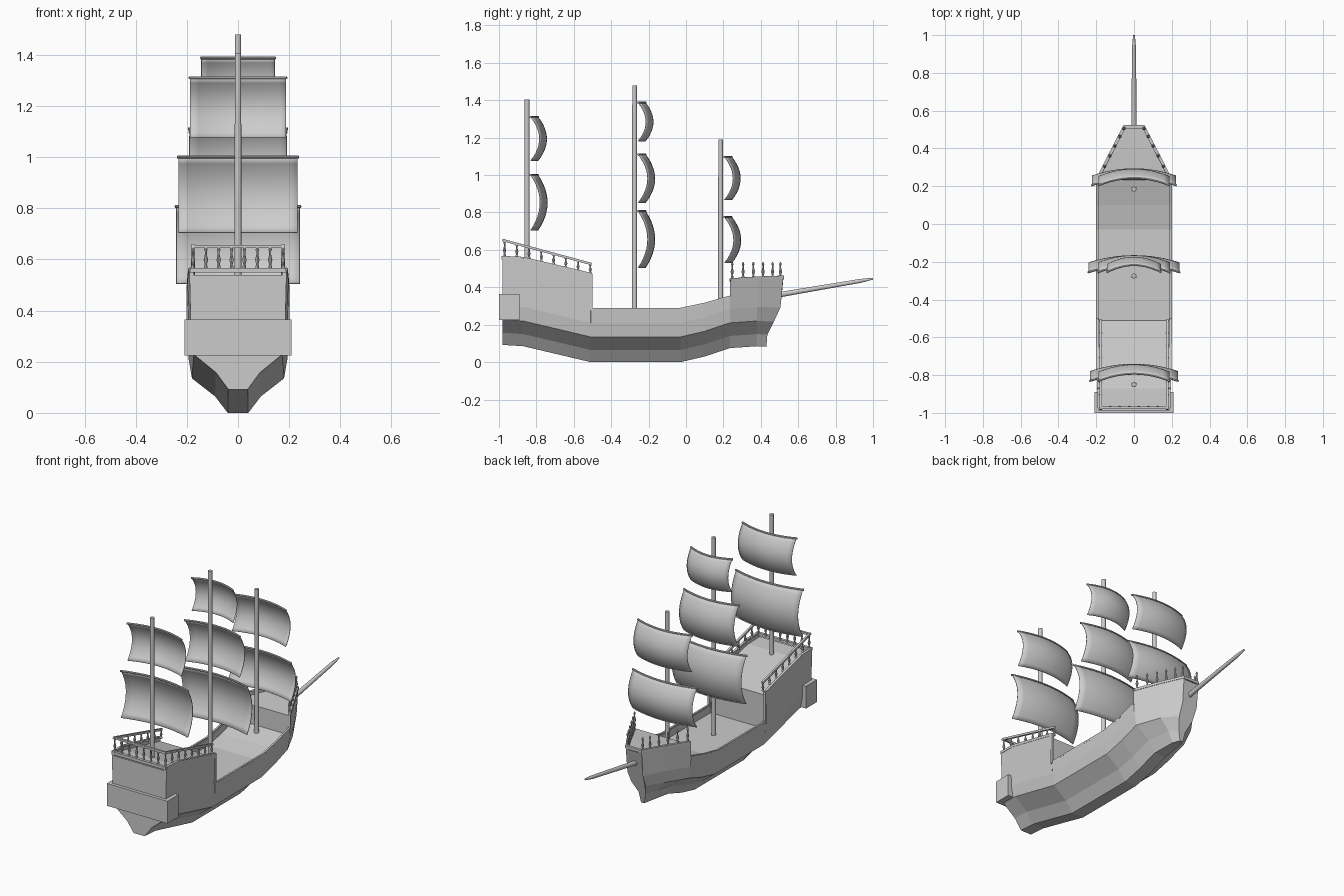
import bpy, bmesh, math
from mathutils import Vector

if "Cube" in bpy.data.objects:
    bpy.data.objects.remove(bpy.data.objects["Cube"])


def finish(name, bm, smooth=False):
    bmesh.ops.recalc_face_normals(bm, faces=bm.faces)
    me = bpy.data.meshes.new(name)
    bm.to_mesh(me)
    bm.free()
    ob = bpy.data.objects.new(name, me)
    bpy.context.collection.objects.link(ob)
    if smooth:
        bpy.ops.object.select_all(action='DESELECT')
        ob.select_set(True)
        bpy.context.view_layer.objects.active = ob
        bpy.ops.object.shade_smooth_by_angle(angle=math.radians(40))
    return ob


def loft(bm, rings, closed=True, caps=True):
    vs = [[bm.verts.new(p) for p in r] for r in rings]
    n = len(vs[0])
    for a, b in zip(vs, vs[1:]):
        for i in range(n if closed else n - 1):
            j = (i + 1) % n
            bm.faces.new((a[i], a[j], b[j], b[i]))
    if caps:
        bm.faces.new(vs[0])
        bm.faces.new(vs[-1])


def rod(bm, a, b, r1, r2=None, sides=12):
    a, b = Vector(a), Vector(b)
    q = (b - a).to_track_quat('Z', 'Y')
    ring = [Vector((math.cos(t), math.sin(t), 0)) for t in
            [2 * math.pi * (i + .5) / sides for i in range(sides)]]
    loft(bm, [[a + q @ (v * r1) for v in ring],
              [b + q @ (v * (r2 or r1)) for v in ring]])


def path(bm, pts, r, sides=4):
    for a, b in zip(pts, pts[1:]):
        rod(bm, a, b, r, sides=sides)


def baluster(bm, x, y, z, h):
    prof = [(.007, 0), (.007, .15), (.004, .22), (.0085, .42),
            (.004, .65), (.004, .8), (.007, .86), (.003, 1)]
    loft(bm, [[(x + r * math.cos(k * math.pi / 4), y + r * math.sin(k * math.pi / 4), z + t * h)
               for k in range(8)] for r, t in prof])


# Hull: stations are y, keel z, gunwale z, half width, deck drop
stations = [
    (-.98, .092, .56, .19, .02), (-.87, .085, .555, .193, .02), (-.70, .045, .515, .197, .02),
    (-.51, 0, .47, .2, .02), (-.508, 0, .285, .2, .045), (-.03, 0, .285, .2, .045),
    (.10, .03, .312, .2, .045), (.234, .075, .35, .2, .045), (.236, .075, .44, .2, .015),
    (.38, .085, .45, .127, .015), (.52, .082, .455, .055, .015)]
section = [(.2, 0), (.45, .065), (.9, .135), (.965, .21)]
rake = [-.09, -.085, -.05, -.015, 0, 0, 0]
rings = []
for k, (y, zb, zt, w, drop) in enumerate(stations):
    half = [(w * f, zb + dz) for f, dz in section]
    half += [(w, zt), (w - .016, zt), (w - .016, zt - drop)]
    last = k == len(stations) - 1
    right = [(x, y + (rake[i] if last else 0), z) for i, (x, z) in enumerate(half)]
    rings.append(right + [(-x, yy, z) for x, yy, z in reversed(right)])
bm = bmesh.new()
loft(bm, rings)
finish("hull", bm)

# Stern gallery box
bm = bmesh.new()
bmesh.ops.create_cube(bm, size=1)
for v in bm.verts:
    v.co = Vector((v.co.x * .42, v.co.y * .11 - .945, v.co.z * .14 + .295))
finish("stern_gallery", bm)

# Edge trim along the raised decks and bulwarks
bm = bmesh.new()
for s in (1, -1):
    edge = [(s * (w - .006), y, zt) for y, zb, zt, w, d in stations]
    path(bm, edge[:4], .011)
    path(bm, edge[4:8], .008)
    path(bm, edge[8:], .011)
    rod(bm, (s * .195, -.508, .275), (s * .195, -.508, .475), .01, sides=4)
rod(bm, (-.188, -.977, .558), (.188, -.977, .558), .013, sides=4)
rod(bm, (-.055, .515, .453), (.055, .515, .453), .012, sides=4)
finish("deck_trim", bm)

# Aft railing
bm = bmesh.new()
top = lambda y: .65 - (y + .97) * .27
base = lambda y: .56 if y < -.87 else .56 - (y + .87) * .25
for s in (1, -1):
    for i in range(8):
        y = -.97 + i * .0655
        baluster(bm, s * .176, y, base(y), top(y) - base(y))
    rod(bm, (s * .176, -.982, top(-.982)), (s * .176, -.505, top(-.505)), .009, sides=4)
for i in range(1, 7):
    baluster(bm, -.176 + i * .352 / 7, -.97, .56, .09)
rod(bm, (-.18, -.973, .651), (.18, -.973, .651), .009, sides=4)
finish("aft_railing", bm, True)

# Bow posts
bm = bmesh.new()
for s in (1, -1):
    for y in (.247, .305, .36, .412, .463, .505):
        baluster(bm, s * (.19 - (y - .236) * .51), y, .445, .09)
finish("bow_posts", bm, True)

# Masts and bowsprit
for name, y, z0, z1 in (("mizzen_mast", -.85, .5, 1.405), ("main_mast", -.275, .2, 1.48),
                        ("fore_mast", .185, .25, 1.19)):
    bm = bmesh.new()
    rod(bm, (0, y, z0), (0, y, z1), .014, .0125, 16)
    finish(name, bm, True)
bm = bmesh.new()
rod(bm, (0, .45, .352), (0, .93, .434), .015, .011)
rod(bm, (0, .93, .434), (0, 1.0, .446), .011, .005)
finish("bowsprit", bm, True)

# Billowing sails, each with a curved yard along its head
sails = [("mizzen_lower", -.83, .705, 1.0, .232), ("mizzen_upper", -.83, 1.077, 1.31, .187),
         ("main_lower", -.255, .505, .807, .241), ("main_middle", -.255, .852, 1.11, .19),
         ("main_top", -.255, 1.182, 1.387, .143),
         ("fore_lower", .206, .53, .775, .222), ("fore_upper", .206, .867, 1.097, .187)]
N = 12
for name, y0, z0, z1, w in sails:
    def point(u, v):
        bulge = .05 * min(1, (z1 - z0) / .25)
        return (u * w, y0 + .038 * (1 - u * u) + bulge * (1 - v * v), (z0 + z1) / 2 + v * (z1 - z0) / 2)
    steps = [-1 + 2 * i / N for i in range(N + 1)]
    bm = bmesh.new()
    loft(bm, [[point(u, v) for u in steps] for v in steps], closed=False, caps=False)
    ob = finish(name + "_sail", bm, True)
    mod = ob.modifiers.new("thickness", 'SOLIDIFY')
    mod.thickness = .004
    mod.offset = 0
    bm = bmesh.new()
    path(bm, [point(u * 1.02, 1) for u in steps], .006, 8)
    finish(name + "_yard", bm, True)
